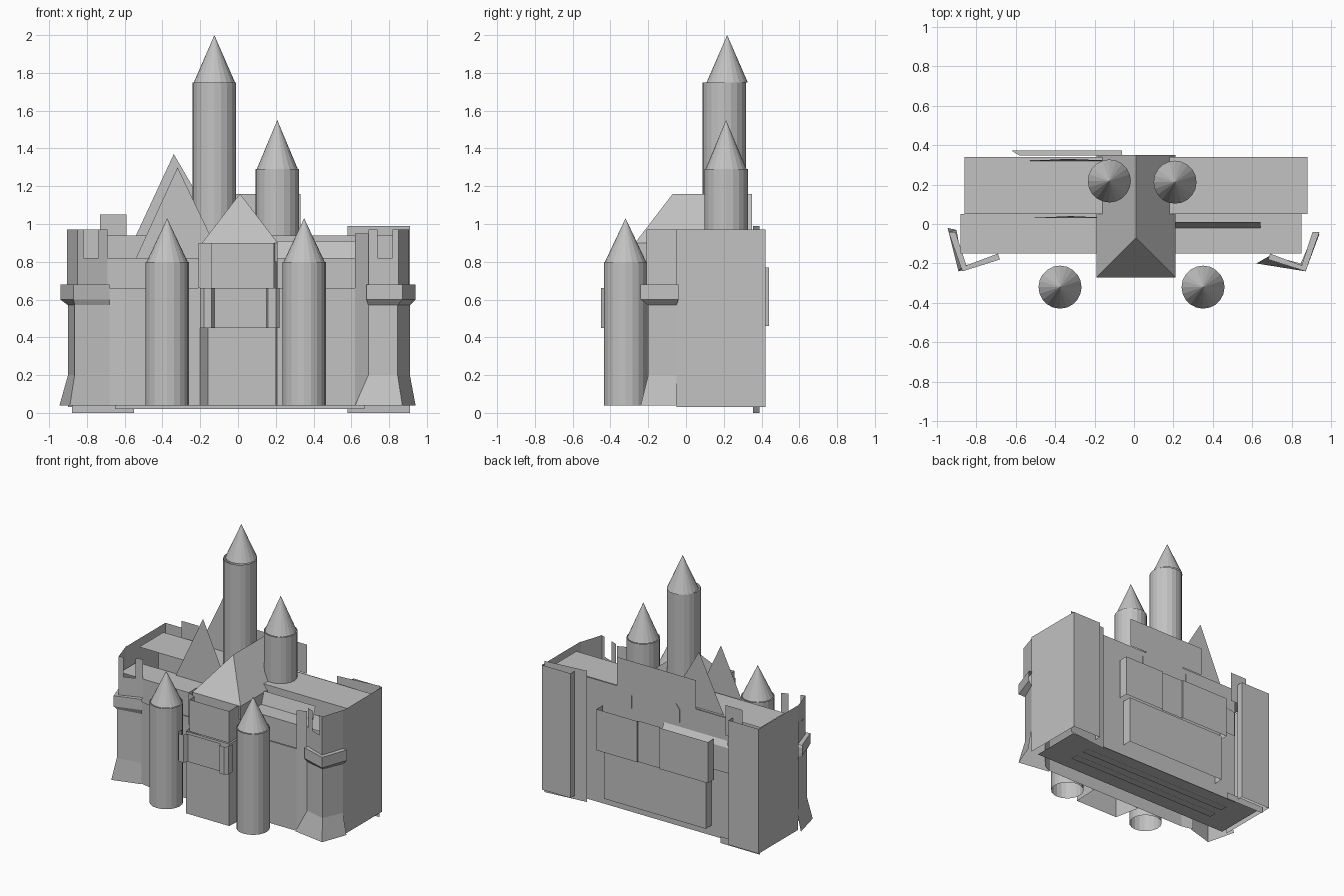
import bpy, math

cube = bpy.data.objects.get("Cube")
if cube:
    bpy.data.objects.remove(cube)

stone = bpy.data.materials.new("grey_stone")
stone.use_nodes = True
GREY = (0.54, 0.54, 0.54, 1)
stone.diffuse_color = GREY
stone.node_tree.nodes["Principled BSDF"].inputs["Base Color"].default_value = GREY


def make(name, verts, faces):
    mesh = bpy.data.meshes.new(name)
    mesh.from_pydata(verts, [], faces)
    mesh.materials.append(stone)
    obj = bpy.data.objects.new(name, mesh)
    bpy.context.collection.objects.link(obj)
    return obj


def loft(name, rows):
    """Skin between stacked open paths of equal length."""
    n = len(rows[0])
    verts = [p for row in rows for p in row]
    faces = [(r * n + i, r * n + i + 1, r * n + n + i + 1, r * n + n + i)
             for r in range(len(rows) - 1) for i in range(n - 1)]
    return make(name, verts, faces)


def wall(name, path, z0, z1):
    return loft(name, [[(x, y, z) for x, y in path] for z in (z0, z1)])


def back_plate(name, x0, x1, y, z0, z1):
    return wall(name, [(x1, y), (x0, y)], z0, z1)


def slab(name, x0, x1, y0, y1, z, up=True):
    verts = [(x0, y0, z), (x1, y0, z), (x1, y1, z), (x0, y1, z)]
    return make(name, verts, [(0, 1, 2, 3) if up else (3, 2, 1, 0)])


def tower(name, x, y, z0, z1, tip, tip_y, r=0.115, sides=20):
    def ring(rad, cy, z):
        return [(x + rad * math.cos(i * math.tau / sides),
                 cy + rad * math.sin(i * math.tau / sides), z) for i in range(sides + 1)]
    loft(name + "_shaft", [ring(r, y, z0), ring(r, y, z1)])
    cone = ring(r - 0.006, tip_y, z1)[:-1] + [(x, tip_y, tip)]
    make(name + "_spire", cone, [(i, (i + 1) % sides, sides) for i in range(sides)])


# Round towers with spires
tower("tall_tower", -0.125, 0.203, 0.82, 1.75, 2.0, 0.218)
tower("middle_tower", 0.208, 0.212, 0.82, 1.29, 1.55, 0.212)
tower("front_right_tower", -0.375, -0.32, 0.04, 0.8, 1.03, -0.32)
tower("front_left_tower", 0.35, -0.32, 0.04, 0.8, 1.03, -0.32)

# Side walls and back corner returns
wall("left_side_wall", [(0.91, -0.05), (0.91, 0.42), (0.67, 0.42), (0.67, 0.37)], 0.03, 0.97)
wall("right_side_wall", [(-0.65, 0.37), (-0.65, 0.42), (-0.9, 0.42), (-0.9, -0.05)], 0.03, 0.97)
wall("right_side_panel", [(-0.905, 0.15), (-0.905, -0.05)], 0.1, 0.85)

# Back wall with its raised centre, fins and applied panels
back_plate("back_wall", -0.65, 0.67, 0.345, 0.02, 0.94)
back_plate("back_raised_panel", -0.33, 0.33, 0.352, 0.94, 1.16)
wall("back_left_fin", [(0.91, 0.39), (0.58, 0.355)], 0.0, 0.99)
back_plate("back_right_fin", -0.73, -0.59, 0.37, 0.82, 1.05)
back_plate("back_right_foot", -0.88, -0.55, 0.375, 0.0, 0.05)
wall("back_lower_panel", [(0.39, 0.35), (0.39, 0.42), (-0.46, 0.42), (-0.46, 0.35)], 0.1, 0.46)
wall("back_balcony", [(0.44, 0.37), (0.44, 0.44), (0.1, 0.44), (0.1, 0.43), (-0.085, 0.43),
                      (-0.085, 0.44), (-0.49, 0.44), (-0.49, 0.37)], 0.46, 0.77)
loft("back_sill", [[(-0.06, y, z), (x1, y, z)] for y, z, x1 in
                   ((0.372, 0.54, -0.62), (0.372, 0.73, -0.62), (0.346, 0.77, -0.58))])

# Roof decks, step between them, and the floor
slab("back_deck", -0.86, 0.88, 0.05, 0.34, 0.94)
slab("front_deck", -0.88, 0.85, -0.15, 0.05, 0.82)
wall("deck_step", [(-0.7, 0.05), (0.88, 0.05)], 0.82, 0.94)
loft("deck_parapet", [[(0.21, -0.02, 0.82), (0.64, -0.02, 0.82)],
                      [(0.21, 0.01, 0.91), (0.64, 0.01, 0.91)]])
slab("floor", -0.86, 0.85, -0.05, 0.34, 0.03, up=False)
for i, y in enumerate((0.1, 0.22)):
    slab("floor_strip_%d" % i, -0.65, 0.64, y - 0.03, y + 0.03, 0.022, up=False)

# Front curtain wall
wall("front_wall", [(-0.69, -0.17), (-0.6, -0.19), (0.62, -0.19), (0.69, -0.16)], 0.04, 0.66)
wall("front_upper_wall", [(-0.72, -0.15), (0.69, -0.15)], 0.64, 0.82)
wall("front_left_fin", [(0.62, -0.19), (0.69, -0.16)], 0.66, 0.95)

# Entrance bay and the balcony with small side turrets
wall("entrance_bay", [(-0.2, -0.19), (-0.16, -0.39), (0.2, -0.39), (0.21, -0.19)], 0.04, 0.66)
wall("upper_bay", [(-0.21, -0.19), (-0.21, -0.29), (-0.14, -0.32), (-0.14, -0.38),
                   (0.06, -0.38), (0.19, -0.38), (0.19, -0.3), (0.21, -0.19)], 0.66, 0.9)
wall("entrance_balcony", [(-0.2, -0.38), (-0.2, -0.43), (-0.18, -0.45), (-0.14, -0.45),
                          (-0.125, -0.42), (0.15, -0.42), (0.16, -0.45), (0.2, -0.45),
                          (0.22, -0.43), (0.22, -0.38)], 0.45, 0.66)

# Hipped roof running from the entrance bay to the back
L, R, M = -0.19, 0.21, 0.01
make("hall_roof",
     [(L, -0.27, 0.9), (R, -0.27, 0.9), (R, 0.35, 0.9), (L, 0.35, 0.9),
      (M, -0.07, 1.16), (M, 0.35, 1.16)],
     [(0, 1, 4), (1, 2, 5, 4), (3, 0, 4, 5), (2, 3, 5)])
wall("hall_walls", [(L, 0.35), (L, -0.27), (R, -0.27), (R, 0.35)], 0.8, 0.9)

# Freestanding pointed gables
for name, y, base, tip_x, tip in (("front_gable", 0.03, 0.82, -0.32, 1.3),
                                  ("back_gable", 0.32, 0.94, -0.34, 1.37)):
    make(name, [(-0.54, y, base), (-0.09, y, base), (tip_x, y + 0.01, tip)], [(0, 1, 2)])

# Corner bastions: flared foot, shaft, projecting ledge, crown
ledge = [(0.68, -0.18), (0.87, -0.24), (0.94, -0.04)]
crown = [(0.69, -0.15), (0.85, -0.21), (0.905, -0.04)]
feet = {"left": [(0.62, -0.2), (0.87, -0.24), (0.94, -0.05)],
        "right": [(0.68, -0.18), (0.89, -0.24), (0.945, -0.02)]}
shafts = {"left": [(0.69, -0.16), (0.845, -0.2), (0.91, -0.05)],
          "right": [(0.68, -0.18), (0.865, -0.21), (0.9, -0.03)]}


def along(path, t):
    """Point at fraction t of the crown's front edge."""
    (x0, y0), (x1, y1) = path[:2]
    return (x0 + (x1 - x0) * t, y0 + (y1 - y0) * t)


for side, s in (("left", 1), ("right", -1)):
    def place(path):
        return [(s * x, y) for x, y in path][::s]
    profile = [(0.04, feet[side]), (0.2, shafts[side]), (0.57, shafts[side]),
               (0.6, ledge), (0.68, ledge), (0.68, crown), (0.82, crown)]
    loft(side + "_bastion", [[(x, y, z) for x, y in place(p)] for z, p in profile])
    wall(side + "_inner_merlon", place([crown[0], along(crown, 0.3)]), 0.82, 0.97)
    wall(side + "_outer_merlon", place([along(crown, 0.8), crown[1], crown[2]]), 0.82, 0.97)
